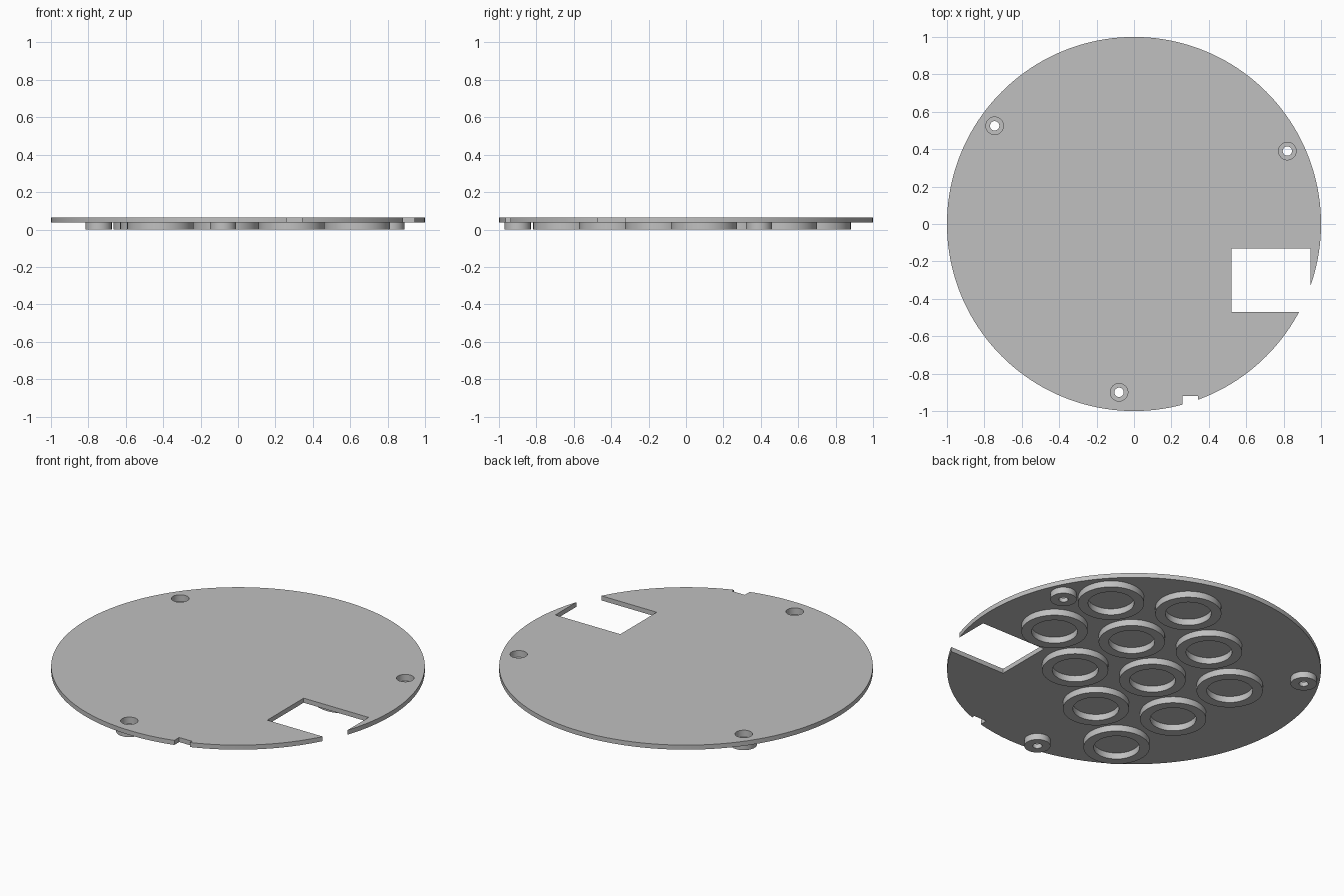
import bpy, bmesh, math
from mathutils import Vector

if "Cube" in bpy.data.objects:
    bpy.data.objects.remove(bpy.data.objects["Cube"], do_unlink=True)

PLATE_BOTTOM, PLATE_TOP = 0.037, 0.064
BORE_R, BORE_FLOOR = 0.047, 0.025
SCREWS = [(-0.745, 0.525), (0.82, 0.39), (-0.08, -0.9)]

grey = bpy.data.materials.new("plain grey")
grey.use_nodes = True
colour = (0.53, 0.53, 0.53, 1)
grey.diffuse_color = colour
grey.node_tree.nodes["Principled BSDF"].inputs["Base Color"].default_value = colour


def add_object(name, bm):
    bmesh.ops.recalc_face_normals(bm, faces=bm.faces)
    mesh = bpy.data.meshes.new(name)
    bm.to_mesh(mesh)
    bm.free()
    mesh.materials.append(grey)
    obj = bpy.data.objects.new(name, mesh)
    bpy.context.collection.objects.link(obj)
    return obj


def smooth(obj):
    bpy.ops.object.select_all(action="DESELECT")
    obj.select_set(True)
    bpy.context.view_layer.objects.active = obj
    bpy.ops.object.shade_smooth_by_angle(angle=math.radians(30))


def disc(name, radius, centre, z0, z1, sides):
    bm = bmesh.new()
    bmesh.ops.create_cone(bm, cap_ends=True, segments=sides, radius1=radius,
                          radius2=radius, depth=z1 - z0)
    bmesh.ops.translate(bm, verts=bm.verts, vec=(*centre, (z0 + z1) / 2))
    return add_object(name, bm)


def box(name, x0, x1, y0, y1):
    bm = bmesh.new()
    bmesh.ops.create_cube(bm, size=1)
    bmesh.ops.scale(bm, verts=bm.verts, vec=(x1 - x0, y1 - y0, 0.4))
    bmesh.ops.translate(bm, verts=bm.verts, vec=((x0 + x1) / 2, (y0 + y1) / 2, 0))
    return add_object(name, bm)


def lathe(name, profile, centre, sides=64):
    """Spin a closed (radius, z) profile about a vertical axis."""
    bm = bmesh.new()
    loops = []
    for i in range(sides):
        a = math.tau * i / sides
        loops.append([bm.verts.new((centre[0] + r * math.cos(a),
                                    centre[1] + r * math.sin(a), z))
                      for r, z in profile])
    n = len(profile)
    for i in range(sides):
        here, there = loops[i], loops[(i + 1) % sides]
        for j in range(n):
            k = (j + 1) % n
            bm.faces.new((here[j], there[j], there[k], here[k]))
    obj = add_object(name, bm)
    smooth(obj)
    return obj


# Round plate with a rectangular opening, an edge notch and screw bores
plate = disc("plate", 1, (0, 0), PLATE_BOTTOM, PLATE_TOP, 160)
cutters = [box("opening_cutter", 0.52, 0.945, -0.47, -0.13),
           box("notch_cutter", 0.26, 0.343, -1.1, -0.92)]
cutters += [disc("bore_cutter", BORE_R, c, -0.2, 0.2, 48) for c in SCREWS]
bpy.context.view_layer.objects.active = plate
for cutter in cutters:
    cutter.hide_render = True
    mod = plate.modifiers.new("cut", "BOOLEAN")
    mod.operation = "DIFFERENCE"
    mod.solver = "EXACT"
    mod.object = cutter
    bpy.ops.object.modifier_apply(modifier=mod.name)
    bpy.data.objects.remove(cutter, do_unlink=True)
smooth(plate)

# Counterbored screw bosses under the plate
boss = [(0.025, 0), (0.07, 0), (0.07, PLATE_BOTTOM), (BORE_R, PLATE_BOTTOM),
        (BORE_R, BORE_FLOOR), (0.025, BORE_FLOOR)]
for i, centre in enumerate(SCREWS):
    lathe(f"screw_boss_{i + 1}", boss, centre, 48)

# Raised rings under the plate on a tilted hexagonal grid
PITCH = 0.428
step = [Vector((math.cos(a), math.sin(a))) * PITCH
        for a in map(math.radians, (155, 215, 275))]
corner = Vector((-0.102, 0.032)) - 2 * step[1]
rows = [(corner, 4), (corner + step[0], 3), (corner + step[2], 4)]
ring = [(0.123, 0), (0.177, 0), (0.177, PLATE_BOTTOM), (0.123, PLATE_BOTTOM)]
for r, (start, count) in enumerate(rows):
    for i in range(count):
        lathe(f"ring_{r + 1}_{i + 1}", ring, start + i * step[1])
